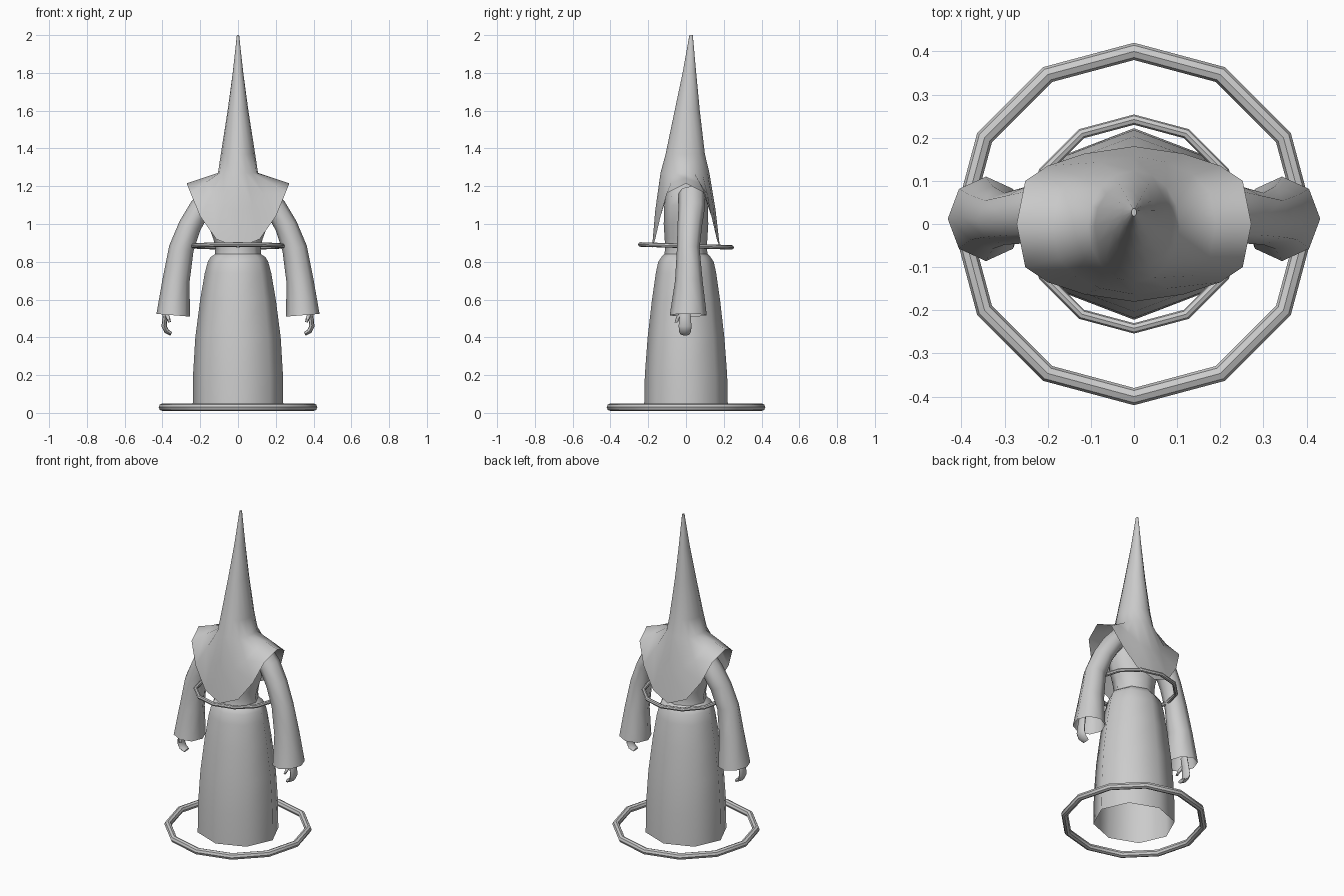
import bpy, bmesh, math
from mathutils import Vector, Matrix

if "Cube" in bpy.data.objects:
    bpy.data.objects.remove(bpy.data.objects["Cube"])

cloth = bpy.data.materials.new("plain grey")
cloth.diffuse_color = (0.6, 0.6, 0.6, 1)
cloth.use_nodes = True
cloth.node_tree.nodes["Principled BSDF"].inputs["Base Color"].default_value = cloth.diffuse_color


def loft(name, rings, cap_start=False, cap_end=False, mirror=False, angle=60):
    """Skin a list of equal-length point rings."""
    bm = bmesh.new()
    rows = [[bm.verts.new(p) for p in ring] for ring in rings]
    n = len(rows[0])
    for a, b in zip(rows, rows[1:]):
        for i in range(n):
            j = (i + 1) % n
            bm.faces.new((a[i], a[j], b[j], b[i]))
    if cap_start:
        bm.faces.new(rows[0])
    if cap_end:
        bm.faces.new(rows[-1])
    bmesh.ops.recalc_face_normals(bm, faces=bm.faces[:])
    me = bpy.data.meshes.new(name)
    bm.to_mesh(me)
    bm.free()
    ob = bpy.data.objects.new(name, me)
    bpy.context.collection.objects.link(ob)
    me.materials.append(cloth)
    if mirror:
        ob.modifiers.new("mirror", 'MIRROR')
    bpy.ops.object.select_all(action='DESELECT')
    ob.select_set(True)
    bpy.context.view_layer.objects.active = ob
    bpy.ops.object.shade_smooth_by_angle(angle=math.radians(angle))
    return ob


def ellipse(n, z, rx, y_front, y_back):
    cy, ry = (y_front + y_back) / 2, (y_back - y_front) / 2
    return [Vector((rx * math.cos(t), cy + ry * math.sin(t), z))
            for t in (2 * math.pi * i / n for i in range(n))]


def tube(path, n):
    """Rings across a path in an xz plane; entries are (x, y, z, width, depth)."""
    pts = [Vector(p[:3]) for p in path]
    rings = []
    for i, p in enumerate(path):
        t = pts[min(i + 1, len(pts) - 1)] - pts[max(i - 1, 0)]
        side = Vector((-t.z, 0, t.x)).normalized()
        rings.append([pts[i] + side * p[3] * math.cos(a) + Vector((0, p[4] * math.sin(a), 0))
                      for a in (2 * math.pi * k / n for k in range(n))])
    return rings


def hoop(name, radius, thick, z, tilt=0):
    """Twelve-sided ring, closed on itself."""
    rings = []
    for i in range(13):
        a = math.pi * i / 6
        out = Vector((math.cos(a), math.sin(a), 0))
        rings.append([out * (radius + thick * math.cos(b)) + Vector((0, 0, thick * math.sin(b)))
                      for b in (math.pi * k / 4 for k in range(8))])
    ob = loft(name, rings, angle=35)
    bm = bmesh.new()
    bm.from_mesh(ob.data)
    bmesh.ops.remove_doubles(bm, verts=bm.verts[:], dist=1e-4)
    bm.transform(Matrix.Translation((0, 0, z)) @ Matrix.Rotation(tilt, 4, 'X'))
    bm.to_mesh(ob.data)
    bm.free()


# robe skirt, open at the hem
skirt = [(0.01, .24, .222), (.2, .238, .218), (.4, .226, .203), (.6, .2, .18),
         (.74, .176, .16), (.8, .16, .147), (.825, .145, .13), (.84, .122, .115)]
loft("robe_skirt", [ellipse(8, z, rx, -ry, ry) for z, rx, ry in skirt])

# torso above the waist
torso = [(.84, .122, .115), (.87, .12, .11), (.92, .13, .113), (1.0, .16, .118),
         (1.1, .18, .115), (1.18, .15, .1), (1.24, .06, .06)]
loft("torso", [ellipse(8, z, rx, -ry, ry) for z, rx, ry in torso], cap_end=True)

# pointed hood flaring into a shoulder cape with long front and back tips
hood = [(2.0, .006, .018, .036), (1.8, .028, -.018, .054), (1.6, .055, -.06, .073),
        (1.37, .091, -.108, .1), (1.27, .106, -.135, .124)]
quarter = [(.272, 0, 1.215), (.252, .1, 1.165), (.2, .135, 1.04), (.115, .163, .92),
           (0, .18, .872)]
hem = [Vector(p) for p in quarter]
hem += [Vector((-x, y, z)) for x, y, z in quarter[-2::-1]]
hem += [Vector((-x, -y, z)) for x, y, z in quarter[1:]]
hem += [Vector((x, -y, z)) for x, y, z in quarter[-2:0:-1]]
rings = [ellipse(16, *h) for h in hood]
mid = [a.lerp(b, .5) + Vector((0, a.y * .04, 0)) for a, b in zip(rings[-1], hem)]
loft("hood_and_cape", rings + [mid, hem], cap_start=True)

# sleeves, flared and open at the cuff
sleeve = [(.13, .03, 1.16, .06, .07), (.2, .03, 1.085, .058, .07), (.255, .02, .99, .06, .065),
          (.3, .012, .87, .066, .06), (.328, .015, .7, .072, .073), (.343, .012, .517, .089, .098)]
loft("sleeve", tube(sleeve, 8), cap_start=True, mirror=True)

# hooked hands and thumbs
hand = [(.375, -.005, .58, .015, .025), (.386, -.005, .51, .014, .03), (.391, -.005, .46, .014, .034),
        (.378, -.005, .432, .013, .032), (.353, -.005, .418, .01, .025)]
loft("hand", tube(hand, 8), cap_start=True, cap_end=True, mirror=True)
thumb = [(.38, -.02, .53, .01, .012), (.37, -.042, .505, .01, .012), (.362, -.052, .48, .007, .009)]
loft("thumb", tube(thumb, 6), cap_start=True, cap_end=True, mirror=True)

# floor hoop and slightly tilted waist hoop
hoop("floor_hoop", .4, .02, .03)
hoop("waist_hoop", .242, .012, .884, math.radians(-1.8))
